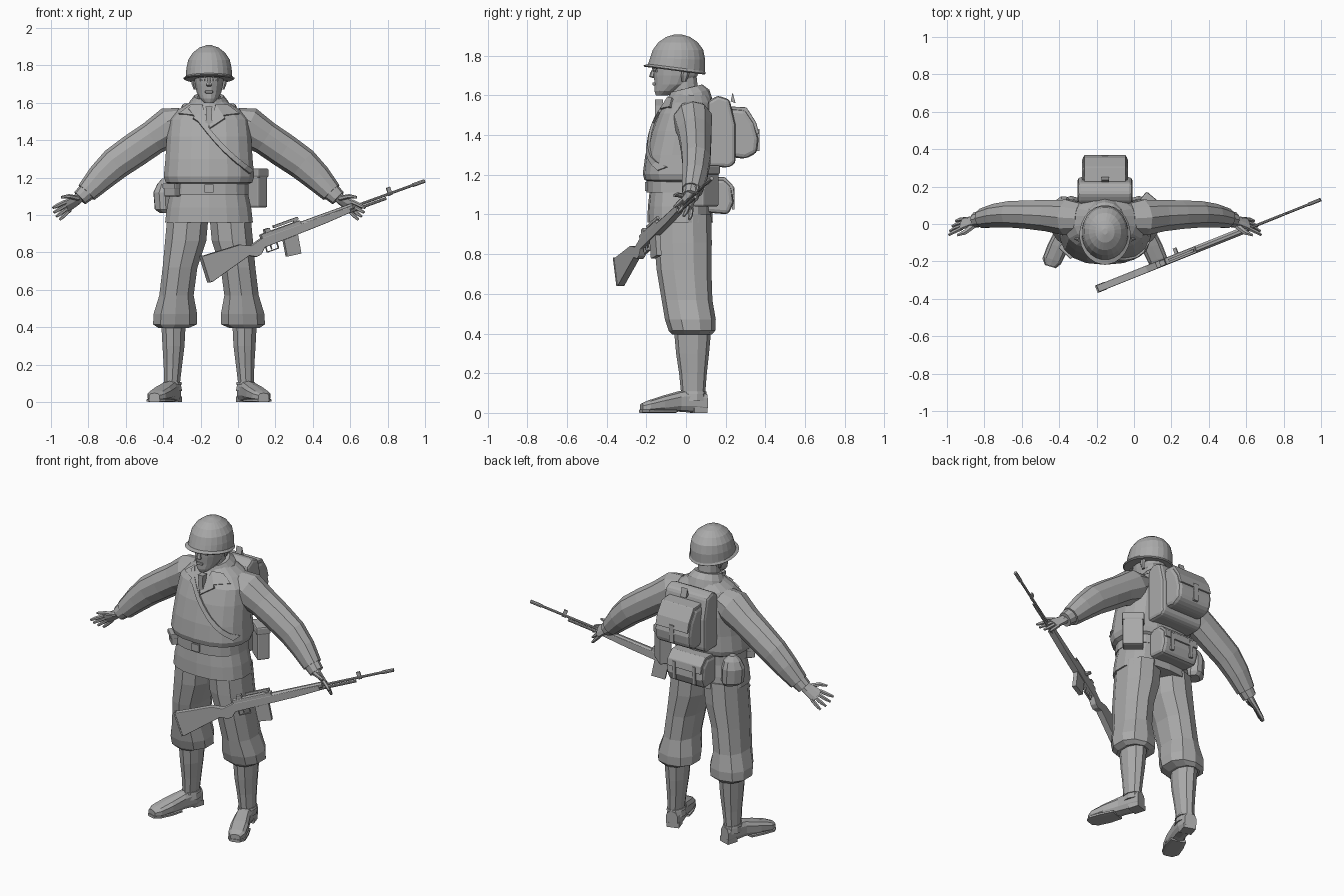
import bpy, bmesh, math
from mathutils import Vector, Matrix
from mathutils.bvhtree import BVHTree

BODY = Matrix.Translation((-0.155, 0, 0))      # the figure stands left of the origin
PACK = BODY @ Matrix.Rotation(math.pi / 2, 4, 'Z')
grey = bpy.data.materials.new("plain grey")
grey.diffuse_color = (0.4, 0.4, 0.4, 1)


def make(name, bm, matrix=BODY, mirror=False, bevel=0, thick=0):
    bmesh.ops.recalc_face_normals(bm, faces=bm.faces)
    me = bpy.data.meshes.new(name)
    bm.to_mesh(me)
    bm.free()
    me.materials.append(grey)
    ob = bpy.data.objects.new(name, me)
    bpy.context.collection.objects.link(ob)
    ob.matrix_world = matrix
    if thick:
        m = ob.modifiers.new("thickness", 'SOLIDIFY')
        m.thickness, m.offset = thick, 0
    if bevel:
        m = ob.modifiers.new("bevel", 'BEVEL')
        m.width, m.segments = bevel, 2
    if mirror:
        ob.modifiers.new("mirror", 'MIRROR')
    return ob


def loft(name, secs, n=12, side=(1, 0, 0), t=None, e=2.0, shape=None, **kw):
    """Skin rings (x, y, z, radius along side, radius across)."""
    bm, rings = bmesh.new(), []
    pts = [Vector(s[:3]) for s in secs]
    for i, s in enumerate(secs):
        tan = Vector(t) if t else pts[min(i + 1, len(pts) - 1)] - pts[max(i - 1, 0)]
        v = tan.cross(Vector(side)).normalized()
        u = v.cross(tan).normalized()
        ring = []
        for k in range(n):
            a = 2 * math.pi * (k + 0.5) / n
            c, d = math.cos(a), math.sin(a)
            c, d = (math.copysign(abs(q) ** (2 / e), q) for q in (c, d))
            p = pts[i] + u * c * s[3] + v * d * s[4]
            ring.append(bm.verts.new(shape(p) if shape else p))
        rings.append(ring)
    for a, b in zip(rings, rings[1:]):
        for k in range(n):
            bm.faces.new((a[k], a[(k + 1) % n], b[(k + 1) % n], b[k]))
    bm.faces.new(rings[0])
    bm.faces.new(rings[-1])
    return make(name, bm, **kw)


def stack(name, secs, **kw):
    """Loft of level rings (x, y, z, rx, ry)."""
    return loft(name, secs, t=(0, 0, 1), **kw)


def prism(name, profile, w, **kw):
    """Profile in the local XZ plane, extruded to +-w in Y."""
    bm = bmesh.new()
    a, b = ([bm.verts.new((x, y, z)) for x, z in profile] for y in (-w, w))
    bm.faces.new(a)
    bm.faces.new(b)
    for k in range(len(a)):
        j = (k + 1) % len(a)
        bm.faces.new((a[k], a[j], b[j], b[k]))
    return make(name, bm, **kw)


def box(name, loc, size, turn=0, matrix=BODY, **kw):
    bm = bmesh.new()
    bmesh.ops.create_cube(bm, size=1, matrix=Matrix.Translation(loc)
                          @ Matrix.Rotation(turn, 4, 'Z') @ Matrix.Diagonal((*size, 1)))
    return make(name, bm, matrix, **kw)


# jacket, belt and skirt
jacket = stack("jacket", [
    (0, -.03, 1.16, .205, .15), (0, -.035, 1.175, .235, .175), (0, -.035, 1.205, .245, .183),
    (0, -.03, 1.30, .236, .175), (0, -.012, 1.42, .228, .163), (0, 0, 1.51, .218, .14),
    (0, .015, 1.565, .165, .12), (0, .02, 1.61, .09, .09)], n=18, e=2.4)
stack("belt", [(0, -.035, 1.11, .215, .163), (0, -.035, 1.175, .212, .163)], n=18, e=2.4)
stack("jacket_skirt", [(0, -.03, .96, .238, .165), (0, -.03, 1.04, .228, .162),
                       (0, -.03, 1.13, .208, .152)], n=18, e=2.4)
box("buckle", (0, -.2, 1.142), (.05, .012, .045))
stack("collar", [(0, .015, 1.55, .125, .118), (0, .012, 1.60, .105, .105), (0, .0, 1.635, .08, .082)],
      n=14, shape=lambda p: p + Vector((0, 0, p.y * .25)))
tree = BVHTree.FromPolygons([v.co for v in jacket.data.vertices],
                            [p.vertices[:] for p in jacket.data.polygons])


def drape(name, faces, mirror=False):
    """Plates given in front view, laid on the jacket."""
    bm = bmesh.new()
    for f in faces:
        vs = []
        for x, z in f:
            hit = tree.ray_cast(Vector((x, -1, z)), Vector((0, 1, 0)))[0]
            vs.append(bm.verts.new((x, (hit.y if hit else 0) - .006, z)))
        bm.faces.new(vs)
    bmesh.ops.remove_doubles(bm, verts=bm.verts, dist=1e-4)
    make(name, bm, mirror=mirror, thick=.014)


# lapels, tie and shoulder strap
drape("lapel", [[(.0, 1.46), (.085, 1.515), (.035, 1.59)],
                [(.085, 1.515), (.075, 1.53), (.16, 1.54), (.10, 1.585), (.035, 1.59)]], mirror=True)
path = [Vector((-.10, 1.575)).lerp(Vector((.225, 1.23)), k / 10) - Vector((0, .03)) * math.sin(k / 10 * math.pi)
        for k in range(11)]
off = Vector((.009, .009))
drape("chest_strap", [[a - off, b - off, b + off, a + off] for a, b in zip(path, path[1:])])
prism("tie", [(-.018, 1.58), (.018, 1.58), (.014, 1.55), (.02, 1.47), (-.02, 1.47), (-.014, 1.55)], .02,
      matrix=BODY @ Matrix.Translation((0, -.135, 0)))

# sleeves and hands
loft("sleeve", [(.13, .03, 1.51, .085, .07), (.20, .035, 1.475, .10, .108), (.30, .045, 1.413, .088, .092),
                (.40, .05, 1.345, .08, .092), (.50, .052, 1.275, .074, .088), (.58, .045, 1.20, .066, .076),
                (.655, .03, 1.12, .054, .058)], n=10, side=(0, 1, 0), mirror=True)
loft("cuff", [(.615, .036, 1.16, .05, .056), (.69, .022, 1.09, .042, .044)], n=10, side=(0, 1, 0), mirror=True)
wide = Vector((.35, -.72, .60)).normalized()
along = Vector((.80, -.15, -.56)).normalized()
loft("palm", [(.665, .025, 1.115, .028, .024), (.71, .015, 1.08, .036, .02), (.765, 0, 1.045, .045, .015)],
     n=8, side=wide, mirror=True)
for i, name in enumerate(("little_finger", "ring_finger", "middle_finger", "index_finger")):
    k = i - 1.5
    base = Vector((.755, .002, 1.05)) + wide * k * .023
    secs = [(*(base + (along + wide * k * .16) * d - Vector((0, d * d * 2, 0))), r, r)
            for d, r in ((0, .012), (.05, .011), (.088 - abs(k) * .008, .007))]
    loft(name, secs, n=6, side=wide, mirror=True)
loft("thumb", [(.70, -.005, 1.09, .018, .014), (.75, -.045, 1.10, .014, .012), (.79, -.06, 1.095, .007, .007)],
     n=6, side=(0, 1, 0), mirror=True)

# trousers, boots and feet
stack("trouser_leg", [
    (.19, .03, .395, .082, .10), (.182, .03, .415, .122, .118), (.18, .022, .47, .122, .128),
    (.174, .005, .57, .096, .128), (.155, -.01, .72, .097, .138), (.125, -.015, .86, .115, .145),
    (.112, -.018, 1.0, .115, .145)], n=10, e=2.3, mirror=True)
stack("boot_shaft", [(.195, .035, .06, .054, .066), (.197, .036, .11, .045, .062), (.193, .035, .20, .052, .07),
                     (.19, .033, .30, .062, .083), (.19, .033, .41, .068, .093)], n=10, mirror=True)
stack("boot_cuff", [(.196, .036, .095, .054, .068), (.196, .036, .108, .05, .067)], n=10, mirror=True)
loft("foot", [(.185, .10, .05, .036, .05), (.192, .04, .06, .046, .06), (.215, -.035, .058, .045, .052),
              (.25, -.12, .044, .054, .042), (.28, -.19, .032, .052, .031), (.292, -.224, .026, .03, .022)],
     n=10, t=(.3, -1, 0), e=2.8, mirror=True)
box("boot_heel", (.19, .065, .015), (.075, .07, .03), turn=.3, mirror=True)
loft("boot_sole", [(.228, -.06, .009, .05, .009), (.255, -.13, .009, .058, .009), (.285, -.2, .009, .054, .009),
                   (.292, -.228, .009, .032, .009)], n=8, t=(.3, -1, 0), e=4, mirror=True)

# head
stack("neck", [(0, .0, 1.53, .066, .075), (0, -.015, 1.70, .06, .07)], n=12)
stack("head", [(0, -.122, 1.60, .026, .03), (0, -.098, 1.622, .05, .062), (0, -.065, 1.655, .067, .095),
               (0, -.052, 1.70, .077, .112), (0, -.046, 1.75, .081, .12), (0, -.045, 1.80, .08, .115)], n=16)
loft("nose", [(0, -.158, 1.738, .008, .008), (0, -.168, 1.715, .011, .012), (0, -.172, 1.695, .017, .014),
              (0, -.163, 1.688, .012, .006)], n=6, t=(0, 0, 1))
box("lips", (0, -.161, 1.658), (.042, .016, .014), bevel=.004)
box("brow", (.034, -.157, 1.738), (.042, .02, .01), turn=.3, mirror=True, bevel=.003)
box("eye", (.034, -.153, 1.722), (.026, .012, .01), turn=.35, mirror=True)
stack("ear", [(.076, -.01, 1.67, .007, .012), (.084, -.005, 1.70, .01, .02), (.088, 0, 1.725, .01, .022),
              (.082, -.002, 1.74, .006, .012)], n=6, mirror=True)


# helmet, brim raised at the front
def tilt(p):
    return p - Vector((0, 0, .13 * (p.y + .06) * max(0, min(1, (1.80 - p.z) / .06))))


stack("helmet", [(0, -.058, 1.725, .130, .152), (0, -.058, 1.731, .137, .159), (0, -.048, 1.742, .125, .144),
                 (0, -.042, 1.785, .122, .14), (0, -.04, 1.83, .112, .128), (0, -.04, 1.868, .087, .10),
                 (0, -.04, 1.895, .052, .06), (0, -.04, 1.908, .014, .016)], n=24, shape=tilt)

# backpack: frame, pouch, flap and lower bag, drawn in side view
prism("pack_back", [(.11, 1.24), (.11, 1.57), (.16, 1.60), (.22, 1.58), (.25, 1.45), (.25, 1.26), (.22, 1.237)],
      .147, matrix=PACK, bevel=.018)
prism("pack_pouch", [(.22, 1.29), (.22, 1.535), (.30, 1.53), (.345, 1.46), (.366, 1.38), (.358, 1.31), (.30, 1.28)],
      .122, matrix=PACK, bevel=.022)
prism("pack_flap", [(.21, 1.53), (.21, 1.545), (.305, 1.54), (.353, 1.465), (.37, 1.405), (.355, 1.405), (.33, 1.47),
                    (.29, 1.52)], .112, matrix=PACK, bevel=.004)
box("pack_strap", (0, .363, 1.375), (.03, .014, .11))
prism("pack_loop", [(.225, 1.57), (.235, 1.615), (.25, 1.56)], .02, matrix=PACK)
prism("lower_bag", [(.10, 1.01), (.10, 1.175), (.19, 1.18), (.23, 1.14), (.24, 1.06), (.215, 1.0)],
      .128, matrix=PACK, bevel=.02)
prism("lower_flap", [(.11, 1.17), (.11, 1.187), (.195, 1.188), (.238, 1.145), (.245, 1.10), (.225, 1.10)],
      .118, matrix=PACK, bevel=.004)
for x in (-.07, .07):
    box("lower_bag_strap", (x, .238, 1.08), (.022, .014, .11))

# items on the belt
box("hip_case", (.245, .10, 1.135), (.12, .075, .19), turn=-.7, bevel=.01)
box("hip_case_lid", (.245, .10, 1.225), (.13, .085, .05), turn=-.7, bevel=.01)
loft("canteen", [(-.22, .085, 1.01, .045, .035), (-.23, .085, 1.03, .065, .05), (-.235, .085, 1.12, .068, .052),
                 (-.23, .085, 1.165, .05, .04), (-.23, .085, 1.195, .02, .02)],
     n=10, side=(.7, .7, 0), t=(0, 0, 1), e=2.5)
box("belt_pouch", (-.195, -.135, 1.132), (.085, .05, .065), turn=-.75, bevel=.008)
box("belt_pouch_flap", (-.197, -.137, 1.155), (.09, .056, .028), turn=-.75, bevel=.004)

# rifle: local X runs from the muzzle to the butt, Z is its top
ax = -Vector((.88, .352, .319)).normalized()
ay = Vector((0, 0, 1)).cross(ax).normalized()
az = ax.cross(ay)
GUN = Matrix.Translation((.997, .13, 1.182)) @ Matrix((ax, ay, az)).transposed().to_4x4()


def rod(name, x0, x1, z, r):
    loft(name, [(x0, 0, z, r, r), (x1, 0, z, r, r)], n=8, side=(0, 1, 0), matrix=GUN)


prism("rifle_stock", [(1.345, .028), (1.345, -.113), (1.335, -.12), (1.09, -.055), (1.05, -.075), (1.02, -.07),
                      (.99, -.042), (.62, -.032), (.46, -.022), (.46, .008), (.75, .012), (.98, .012),
                      (1.06, -.008), (1.12, .018)], .019, matrix=GUN, bevel=.004)
box("butt_plate", (1.347, 0, -.043), (.008, .042, .15), matrix=GUN)
rod("barrel", 0, .6, 0, .0075)
rod("flash_hider", 0, .07, 0, .0105)
rod("gas_tube", .24, .48, -.018, .008)
rod("handguard", .44, .75, .004, .018)
box("front_sight", (.21, 0, .012), (.022, .01, .045), matrix=GUN)
box("receiver", (.87, 0, .012), (.24, .036, .036), matrix=GUN, bevel=.005)
box("sight_rail", (.83, 0, .045), (.15, .014, .014), matrix=GUN)
box("rear_sight", (.945, 0, .038), (.03, .03, .022), matrix=GUN)
box("rail_foot", (.775, 0, .034), (.02, .016, .02), matrix=GUN)
box("bolt_handle", (.86, -.03, .018), (.018, .04, .014), matrix=GUN)
prism("magazine", [(.785, -.03), (.87, -.03), (.882, -.13), (.80, -.14)], .013, matrix=GUN)
for name, x, z, sx, sz in (("guard_bottom", .945, -.072, .07, .005), ("guard_front", .911, -.055, .005, .035),
                           ("trigger", .95, -.052, .005, .026), ("guard_rear", .979, -.055, .005, .035)):
    box(name, (x, 0, z), (sx, .01, sz), matrix=GUN)
